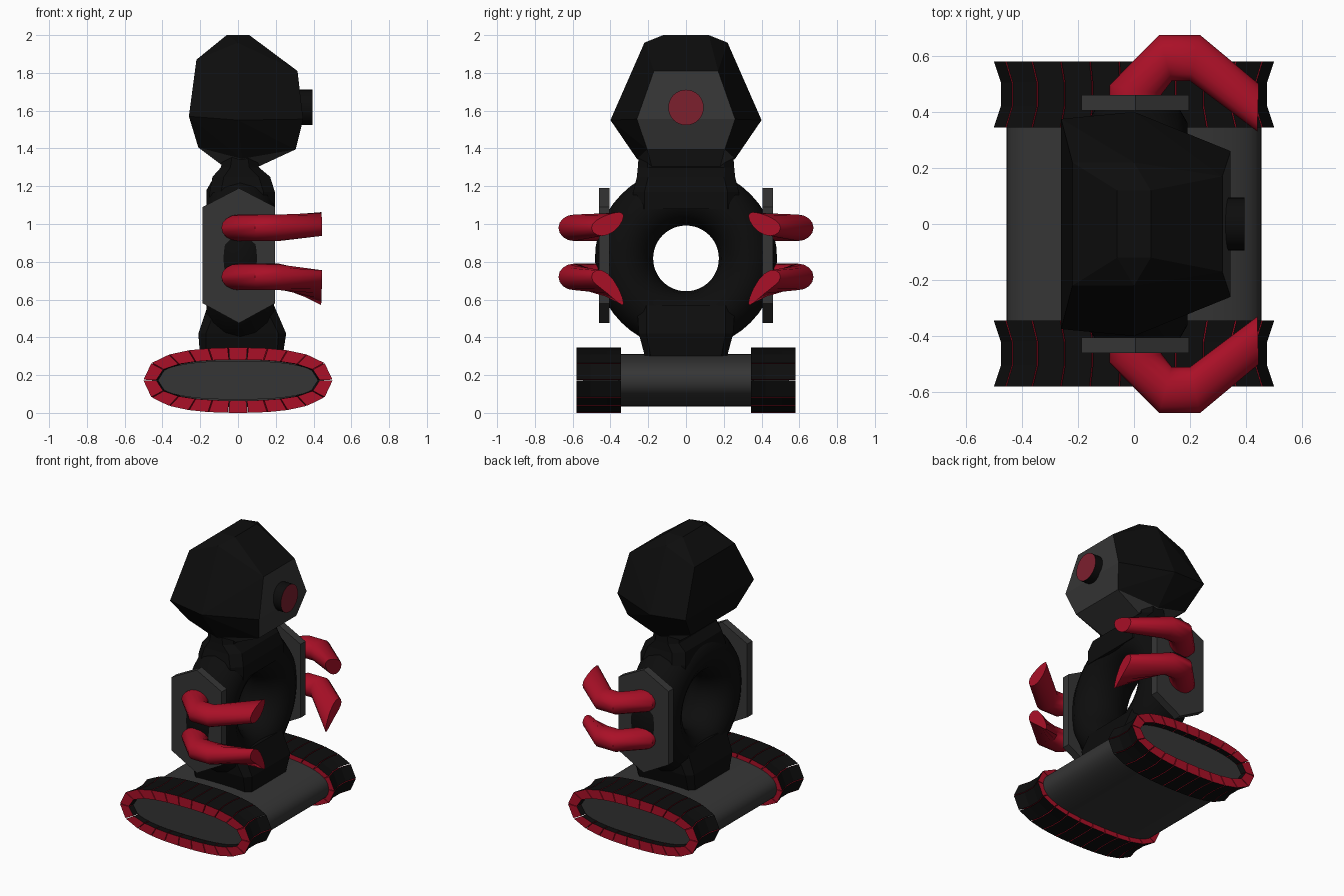
import bpy, bmesh, math

if "Cube" in bpy.data.objects:
    bpy.data.objects.remove(bpy.data.objects["Cube"])


def material(name, rgb):
    m = bpy.data.materials.new(name)
    m.diffuse_color = (*rgb, 1)
    m.use_nodes = True
    m.node_tree.nodes["Principled BSDF"].inputs["Base Color"].default_value = m.diffuse_color
    return m


BLACK = material("matte black", (0.004, 0.004, 0.004))
GREY = material("dark grey", (0.036, 0.036, 0.036))
RED = material("crimson", (0.40, 0.005, 0.02))
EYE = material("dull red", (0.20, 0.014, 0.027))


def finish(name, bm, mats, rule=None, smooth=None):
    """Write a bmesh to an object; rule(face) picks the material index."""
    bmesh.ops.recalc_face_normals(bm, faces=bm.faces)
    bm.normal_update()
    if rule:
        for f in bm.faces:
            f.material_index = rule(f)
    me = bpy.data.meshes.new(name)
    bm.to_mesh(me)
    bm.free()
    for m in mats:
        me.materials.append(m)
    ob = bpy.data.objects.new(name, me)
    bpy.context.collection.objects.link(ob)
    if smooth:
        bpy.ops.object.select_all(action='DESELECT')
        ob.select_set(True)
        bpy.context.view_layer.objects.active = ob
        bpy.ops.object.shade_smooth_by_angle(angle=math.radians(smooth))
    return ob


def loft(bm, rings):
    """Skin a list of equal-length rings and cap both ends."""
    vs = [[bm.verts.new(p) for p in r] for r in rings]
    n = len(vs[0])
    for a, b in zip(vs, vs[1:]):
        for i in range(n):
            j = (i + 1) % n
            bm.faces.new((a[i], a[j], b[j], b[i]))
    bm.faces.new(vs[0][::-1])
    bm.faces.new(vs[-1])


ZC = 0.173  # height of the track centre


def oval(a, b, n, e=2.5):
    """Superellipse points spaced evenly along the outline."""
    raw = []
    for k in range(721):
        t = 2 * math.pi * k / 720
        c, s = math.cos(t), math.sin(t)
        raw.append((math.copysign(a * abs(c) ** (2 / e), c),
                    math.copysign(b * abs(s) ** (2 / e), s)))
    acc = [0]
    for p, q in zip(raw, raw[1:]):
        acc.append(acc[-1] + math.dist(p, q))
    out, k = [], 0
    for i in range(n):
        d = acc[-1] * i / n
        while acc[k + 1] < d:
            k += 1
        f = (d - acc[k]) / max(acc[k + 1] - acc[k], 1e-9)
        out.append(tuple(raw[k][j] + f * (raw[k + 1][j] - raw[k][j]) for j in (0, 1)))
    return out


def oval_block(name, a, b, y0, y1):
    bm = bmesh.new()
    loft(bm, [[(x, y, ZC + z) for x, z in oval(a, b, 64)] for y in (y0, y1)])
    return finish(name, bm, [GREY], smooth=35)


# chassis between the tracks
oval_block("chassis", 0.455, 0.14, -0.36, 0.36)


# tracks: separate links with a pinched middle, black treads and red sides
def track(name, side):
    links, sub = 22, 40
    pts = oval(0.5, 0.1725, links * sub)
    bm = bmesh.new()
    outer_faces = []
    for i in range(links):
        ends = [pts[(i * sub + 1) % len(pts)], pts[((i + 1) * sub - 1) % len(pts)]]
        (x0, z0), (x1, z1) = ends
        inner = [(x * 0.865, z * 0.625) for x, z in ends]
        quad = [ends[0], ends[1], inner[1], inner[0]]
        rings = []
        for y, k in ((0.345, 1), (0.42, 0.95), (0.505, 0.95), (0.58, 1)):
            rings.append([(x * k, side * y, ZC + z) for x, z in quad])
        start = len(bm.faces)
        loft(bm, rings)
        bm.faces.ensure_lookup_table()
        for f in bm.faces[start:]:
            # tread and inside faces lie along the link
            outer_faces.append((f.index, f))
        for j, f in enumerate(bm.faces[start:]):
            f.material_index = 0 if j < 12 and j % 4 in (0, 2) else 1
    finish(name, bm, [BLACK, RED])


for side, word in ((-1, "front"), (1, "back")):
    track(word + "_track", side)
    oval_block(word + "_track_hub", 0.425, 0.102, side * 0.34, side * 0.545)

# ring-shaped torso
bm = bmesh.new()
rings = []
N, M = 48, 14
grid = []
for i in range(N):
    a = 2 * math.pi * i / N
    row = []
    for j in range(M):
        b = 2 * math.pi * j / M
        r = 0.328 + 0.154 * math.cos(b)
        row.append(bm.verts.new((0.012 + 0.183 * math.sin(b), r * math.cos(a),
                                 0.818 + r * math.sin(a))))
    grid.append(row)
for i in range(N):
    for j in range(M):
        k, l = (i + 1) % N, (j + 1) % M
        bm.faces.new((grid[i][j], grid[k][j], grid[k][l], grid[i][l]))
finish("ring_torso", bm, [BLACK], smooth=40)


# pedestal and neck: chamfered blocks lofted upwards
def chamfered(z, x0, x1, y, c):
    return [(x0 + c, -y, z), (x1 - c, -y, z), (x1, c - y, z), (x1, y - c, z),
            (x1 - c, y, z), (x0 + c, y, z), (x0, y - c, z), (x0, c - y, z)]


bm = bmesh.new()
loft(bm, [chamfered(0.29, -0.20, 0.235, 0.215, 0.03),
          chamfered(0.42, -0.21, 0.255, 0.25, 0.04),
          chamfered(0.57, -0.16, 0.19, 0.26, 0.05)])
finish("pedestal", bm, [BLACK])
bm = bmesh.new()
loft(bm, [chamfered(1.08, -0.15, 0.195, 0.28, 0.06),
          chamfered(1.17, -0.15, 0.195, 0.28, 0.06),
          chamfered(1.25, -0.135, 0.17, 0.26, 0.06),
          chamfered(1.30, -0.09, 0.11, 0.255, 0.05),
          chamfered(1.37, -0.08, 0.10, 0.25, 0.05)])
finish("neck", bm, [BLACK])

# faceted head: hull of mirrored corner points, grey face and underside
corners = [(0.315, 0.17, 1.81), (0.345, 0.26, 1.555), (0.305, 0.205, 1.395),
           (0.0, 0.40, 1.55), (-0.26, 0.375, 1.57), (-0.22, 0.22, 1.87),
           (-0.06, 0.12, 2.0), (0.06, 0.12, 2.0), (0.0, 0.22, 1.96),
           (-0.21, 0.25, 1.405), (0.02, 0.26, 1.345),
           (-0.07, 0.18, 1.30), (0.10, 0.18, 1.30)]
bm = bmesh.new()
for x, y, z in corners:
    for s in (-1, 1):
        bm.verts.new((x, s * y, z))
bmesh.ops.convex_hull(bm, input=bm.verts)
finish("head", bm, [BLACK, GREY],
       lambda f: int(f.normal.x > 0.93 or f.calc_center_median().z < 1.4))

# single eye
bm = bmesh.new()
loft(bm, [[(x, 0.094 * math.cos(t * math.pi / 16), 1.617 + 0.094 * math.sin(t * math.pi / 16))
           for t in range(32)] for x in (0.29, 0.395)])
finish("eye", bm, [BLACK, EYE], lambda f: int(f.normal.x > 0.9), smooth=35)

# shoulder plates and curved claws
PLATE = [(0.005, 0.475), (0.197, 0.58), (0.197, 1.09), (0.005, 1.19), (-0.187, 1.09), (-0.187, 0.58)]
# claw rings: outer and inner point in plan, half height
CLAW = [((-0.088, 0.44), (0.09, 0.44), 0.07), ((-0.088, 0.495), (0.10, 0.465), 0.07),
        ((0.09, 0.675), (0.135, 0.51), 0.07), ((0.235, 0.675), (0.20, 0.51), 0.07),
        ((0.445, 0.50), (0.44, 0.33), 0.053)]


def claw(name, side, zc, hook):
    rings = []
    for k, (o, i, h) in enumerate(CLAW):
        ring = []
        for t in range(16):
            a = 2 * math.pi * t / 16
            f = (1 - math.cos(a)) / 2  # 0 on the outside, 1 on the inside
            z = zc + h * math.sin(a) + (hook * f * f if k == len(CLAW) - 1 else 0)
            ring.append((o[0] + f * (i[0] - o[0]), side * (o[1] + f * (i[1] - o[1])), z))
        rings.append(ring)
    bm = bmesh.new()
    loft(bm, rings)
    finish(name, bm, [RED], smooth=40)


for side, word in ((-1, "front"), (1, "back")):
    bm = bmesh.new()
    loft(bm, [[(x, side * y, z) for x, z in PLATE] for y in (0.405, 0.46)])
    finish(word + "_shoulder_plate", bm, [GREY])
    claw(word + "_upper_claw", side, 0.98, 0.062)
    claw(word + "_lower_claw", side, 0.72, -0.14)
